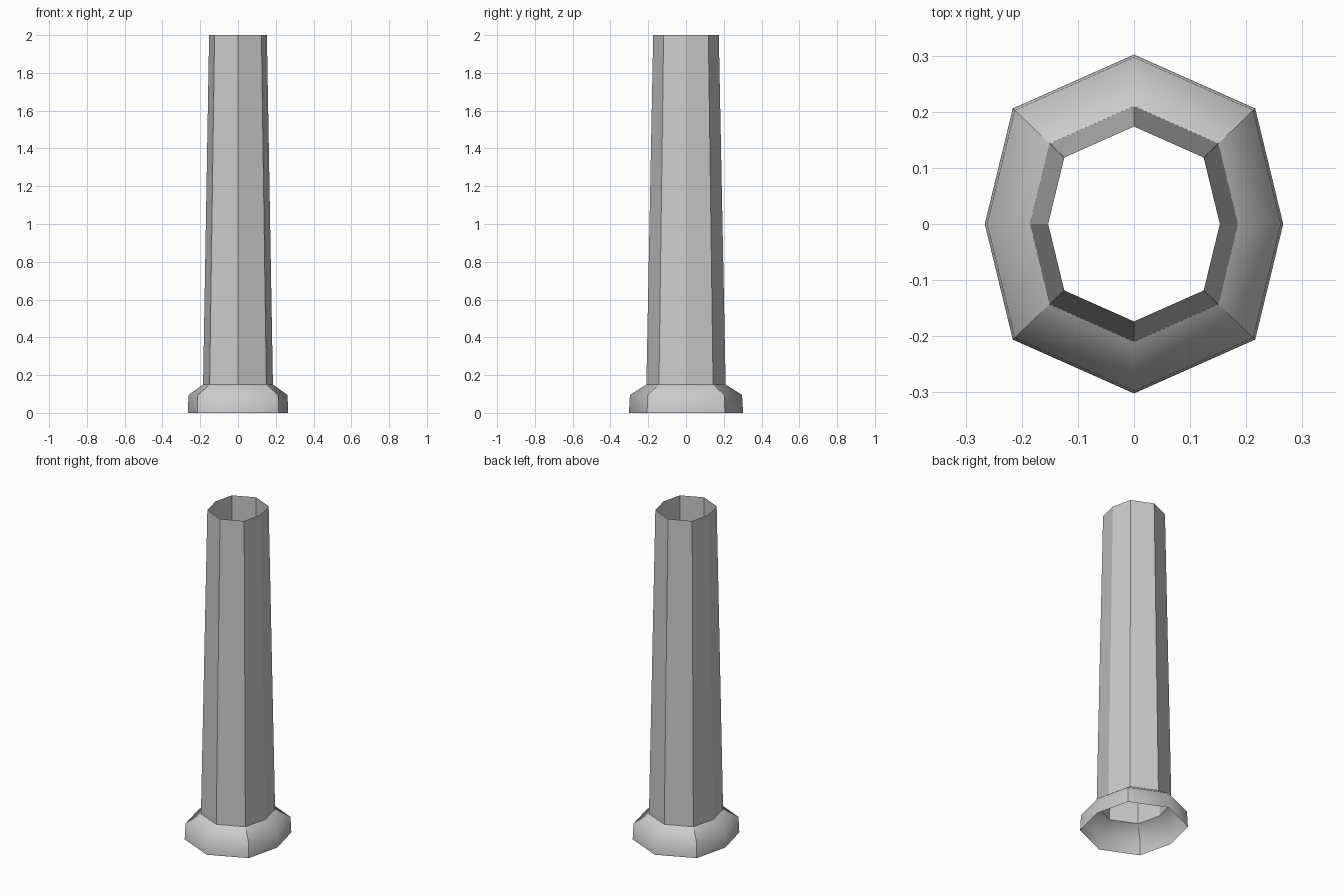
import bpy, bmesh

if "Cube" in bpy.data.objects:
    bpy.data.objects.remove(bpy.data.objects["Cube"])

# Slightly stretched octagon, measured at the foot of the base
A, B, DX, DY = 0.266, 0.302, 0.216, 0.206
OCTAGON = [(A, 0), (DX, DY), (0, B), (-DX, DY),
           (-A, 0), (-DX, -DY), (0, -B), (DX, -DY)]


def loft(name, levels, smooth):
    """Open tube through scaled octagon rings given as (height, scale)."""
    bm = bmesh.new()
    rings = [[bm.verts.new((x * s, y * s, z)) for x, y in OCTAGON]
             for z, s in levels]
    for lo, hi in zip(rings, rings[1:]):
        for i in range(8):
            j = (i + 1) % 8
            f = bm.faces.new((lo[i], lo[j], hi[j], hi[i]))
            f.smooth = smooth
        # keep the diagonal corners crisp
        for i in (1, 3, 5, 7):
            bm.edges.get((lo[i], hi[i])).smooth = False
    mesh = bpy.data.meshes.new(name)
    bm.to_mesh(mesh)
    bm.free()
    obj = bpy.data.objects.new(name, mesh)
    bpy.context.collection.objects.link(obj)
    return obj


# Flared foot with sloping shoulder
loft("base_collar", [(0, 1.0), (0.095, 0.984), (0.15, 0.695)], True)
# Tapered open shaft
loft("shaft", [(0.15, 0.695), (2.0, 0.575)], False)
